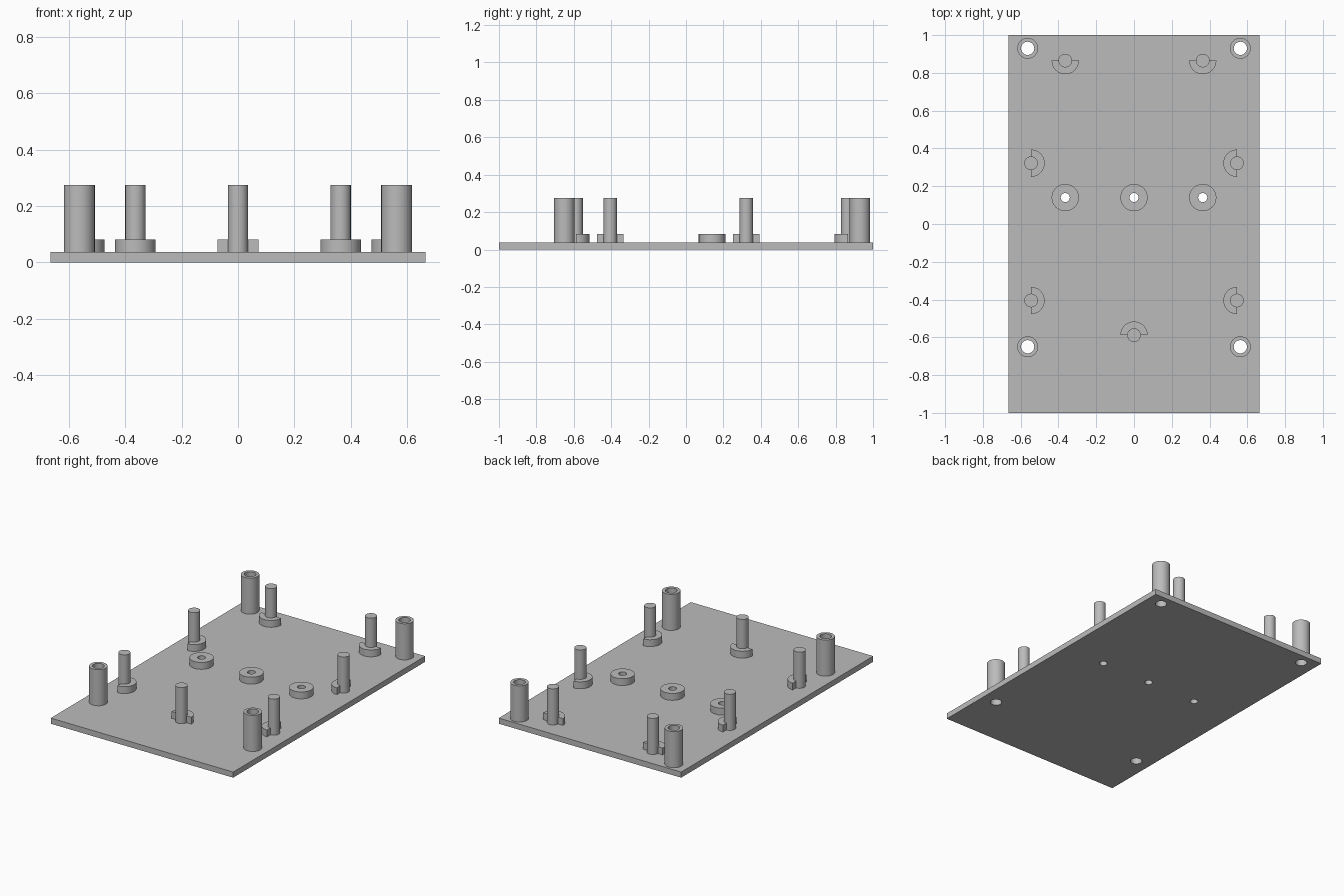
import bpy
import bmesh
from math import radians, pi, cos, sin

cube = bpy.data.objects.get("Cube")
if cube:
    bpy.data.objects.remove(cube, do_unlink=True)

BASE, LOW, TALL = 0.037, 0.082, 0.275
SINK = 0.03          # parts start slightly inside the plate
POST_HOLE, WASHER_HOLE = 0.035, 0.024
SEGMENTS = 48

grey = bpy.data.materials.new("plain_grey")
grey.use_nodes = True
colour = (0.5, 0.5, 0.5, 1)
grey.diffuse_color = colour
grey.node_tree.nodes["Principled BSDF"].inputs["Base Color"].default_value = colour


def add_object(name, bm, smooth=True):
    bmesh.ops.recalc_face_normals(bm, faces=bm.faces)
    mesh = bpy.data.meshes.new(name)
    bm.to_mesh(mesh)
    bm.free()
    obj = bpy.data.objects.new(name, mesh)
    bpy.context.collection.objects.link(obj)
    mesh.materials.append(grey)
    if smooth:
        bpy.ops.object.select_all(action="DESELECT")
        obj.select_set(True)
        bpy.context.view_layer.objects.active = obj
        bpy.ops.object.shade_smooth_by_angle(angle=radians(30))
    return obj


def add_cylinder(bm, x, y, radius, bottom, top):
    made = bmesh.ops.create_cone(bm, cap_ends=True, segments=SEGMENTS,
                                 radius1=radius, radius2=radius, depth=top - bottom)
    bmesh.ops.translate(bm, verts=made["verts"], vec=(x, y, (top + bottom) / 2))


def tube(name, x, y, outer, inner, top):
    # Rectangular section spun around the vertical axis
    bm = bmesh.new()
    section = [(inner, SINK), (outer, SINK), (outer, top), (inner, top)]
    verts = [bm.verts.new((r, 0, z)) for r, z in section]
    edges = [bm.edges.new((verts[i], verts[i - 1])) for i in range(4)]
    bmesh.ops.spin(bm, geom=verts + edges, axis=(0, 0, 1), cent=(0, 0, 0),
                   angle=2 * pi, steps=SEGMENTS, use_merge=True)
    bmesh.ops.remove_doubles(bm, verts=bm.verts, dist=0.0001)
    bmesh.ops.translate(bm, verts=bm.verts, vec=(x, y, 0))
    add_object(name, bm)


def half_disc(name, x, y, facing):
    # Half circle outline extruded upwards, bulging towards the facing angle
    bm = bmesh.new()
    half = SEGMENTS // 2
    angles = [facing + pi * (i / half - 0.5) for i in range(half + 1)]
    face = bm.faces.new([bm.verts.new((x + 0.072 * cos(a), y + 0.072 * sin(a), SINK))
                         for a in angles])
    made = bmesh.ops.extrude_face_region(bm, geom=[face], use_keep_orig=True)
    top = [v for v in made["geom"] if isinstance(v, bmesh.types.BMVert)]
    bmesh.ops.translate(bm, verts=top, vec=(0, 0, LOW - SINK))
    add_object(name, bm)


posts = {"back_right": (-0.563, 0.93), "back_left": (0.563, 0.93),
         "front_right": (-0.563, -0.65), "front_left": (0.563, -0.65)}
washers = {"right": (-0.364, 0.14), "centre": (0, 0.14), "left": (0.364, 0.14)}
pins = {"back_right": (-0.364, 0.865, -pi / 2), "back_left": (0.364, 0.865, -pi / 2),
        "middle_right": (-0.545, 0.322, 0), "middle_left": (0.545, 0.322, pi),
        "front_right": (-0.545, -0.405, 0), "front_left": (0.545, -0.405, pi),
        "front_centre": (0, -0.588, pi / 2)}

# Base plate with drilled holes
bm = bmesh.new()
bmesh.ops.create_cube(bm, size=1)
bmesh.ops.scale(bm, verts=bm.verts, vec=(1.33, 2, BASE))
bmesh.ops.translate(bm, verts=bm.verts, vec=(0, 0, BASE / 2))
plate = add_object("base_plate", bm, smooth=False)

bm = bmesh.new()
for x, y in posts.values():
    add_cylinder(bm, x, y, POST_HOLE, -0.1, 0.1)
for x, y in washers.values():
    add_cylinder(bm, x, y, WASHER_HOLE, -0.1, 0.1)
drill = add_object("hole_cutter", bm, smooth=False)
drill.hide_render = True
cut = plate.modifiers.new("holes", "BOOLEAN")
cut.operation = "DIFFERENCE"
cut.solver = "EXACT"
cut.object = drill
bpy.ops.object.select_all(action="DESELECT")
bpy.context.view_layer.objects.active = plate
plate.select_set(True)
bpy.ops.object.modifier_apply(modifier=cut.name)
bpy.data.objects.remove(drill, do_unlink=True)

# Hollow corner posts and low washers
for side, (x, y) in posts.items():
    tube(side + "_post", x, y, 0.055, POST_HOLE, TALL)
for side, (x, y) in washers.items():
    tube(side + "_washer", x, y, 0.072, WASHER_HOLE, LOW)

# Locating pins, each with a half-round ledge
for side, (x, y, facing) in pins.items():
    bm = bmesh.new()
    add_cylinder(bm, x, y, 0.036, SINK, TALL)
    add_object(side + "_pin", bm)
    half_disc(side + "_ledge", x, y, facing)
